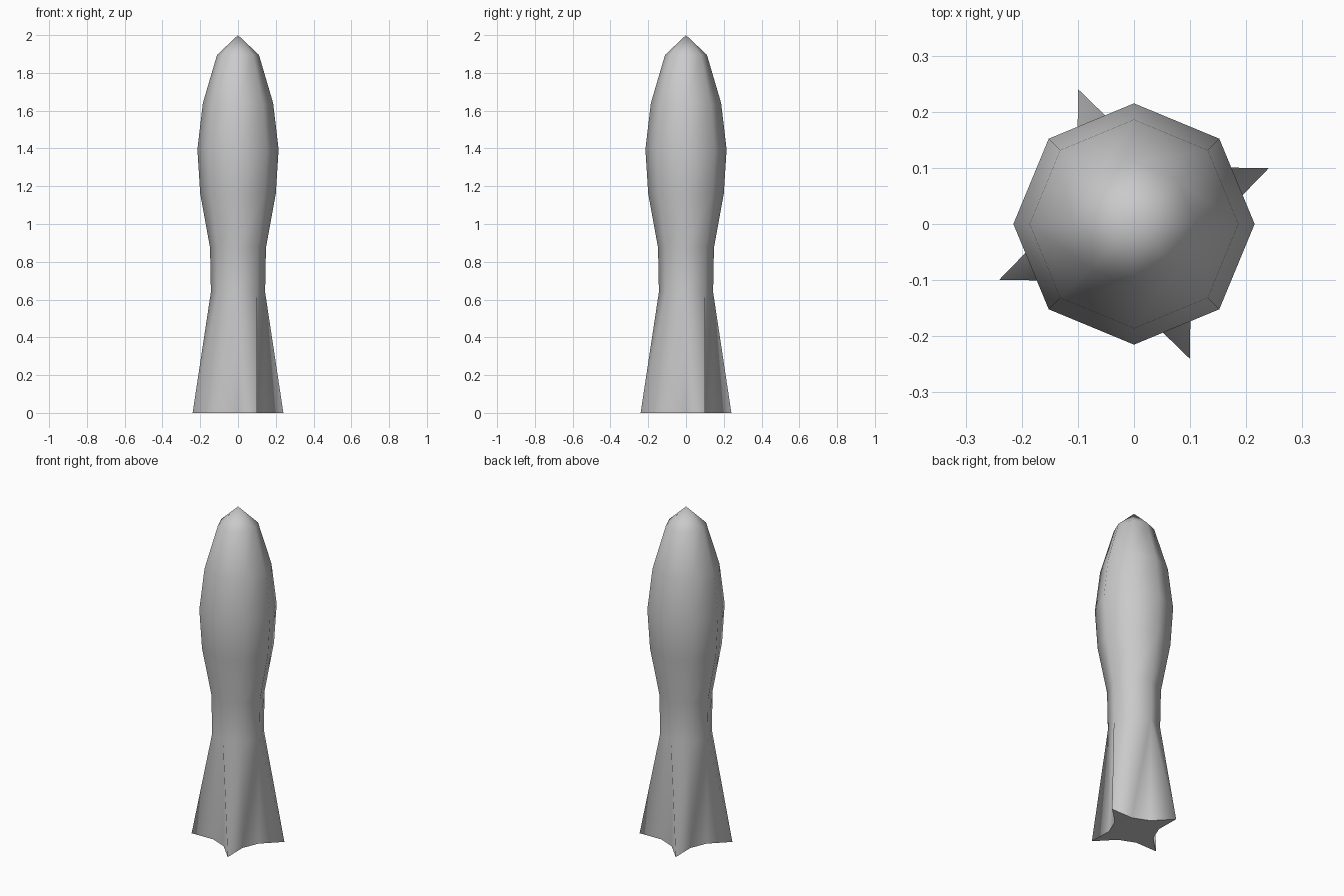
import bpy, bmesh, math

cube = bpy.data.objects.get("Cube")
if cube:
    bpy.data.objects.remove(cube, do_unlink=True)

SIDES = 8
# (radius, height) of the hull rings, bottom to top
RINGS = [(0.137, 0), (0.1435, 0.64), (0.148, 0.875), (0.2, 1.16),
         (0.215, 1.395), (0.186, 1.64), (0.111, 1.895)]
FIN_RADIUS = 0.26

grey = bpy.data.materials.new("hull_grey")
grey.use_nodes = True
colour = (0.59, 0.59, 0.59, 1)
grey.diffuse_color = colour
grey.node_tree.nodes["Principled BSDF"].inputs["Base Color"].default_value = colour

bm = bmesh.new()


def point(radius, step, z):
    a = 2 * math.pi * step / SIDES
    return bm.verts.new((radius * math.cos(a), radius * math.sin(a), z))


# Octagonal hull rings, nose point and fin tips
rings = [[point(r, i, z) for i in range(SIDES)] for r, z in RINGS]
nose = bm.verts.new((0, 0, 2))
tips = {i: point(FIN_RADIUS, i + 0.5, 0) for i in range(0, SIDES, 2)}

base = []
for i in range(SIDES):
    j = (i + 1) % SIDES
    base.append(rings[0][i])
    for k, (low, high) in enumerate(zip(rings, rings[1:])):
        if k == 0 and i in tips:
            # Fin: the lowest panel is pulled out to a tip
            tip = tips[i]
            base.append(tip)
            bm.faces.new((low[i], tip, high[i]))
            bm.faces.new((tip, high[j], high[i]))
            bm.faces.new((tip, low[j], high[j]))
        else:
            bm.faces.new((low[i], low[j], high[j], high[i]))
    bm.faces.new((rings[-1][i], rings[-1][j], nose))

# Flat star-shaped underside
bm.faces.new(base[::-1])
bmesh.ops.recalc_face_normals(bm, faces=bm.faces)

mesh = bpy.data.meshes.new("finned_rocket_hull")
bm.to_mesh(mesh)
bm.free()
mesh.materials.append(grey)
hull = bpy.data.objects.new("finned_rocket_hull", mesh)
bpy.context.collection.objects.link(hull)

# Smooth hull with a crisp base rim
bpy.ops.object.select_all(action="DESELECT")
hull.select_set(True)
bpy.context.view_layer.objects.active = hull
bpy.ops.object.shade_smooth_by_angle(angle=math.radians(75))
